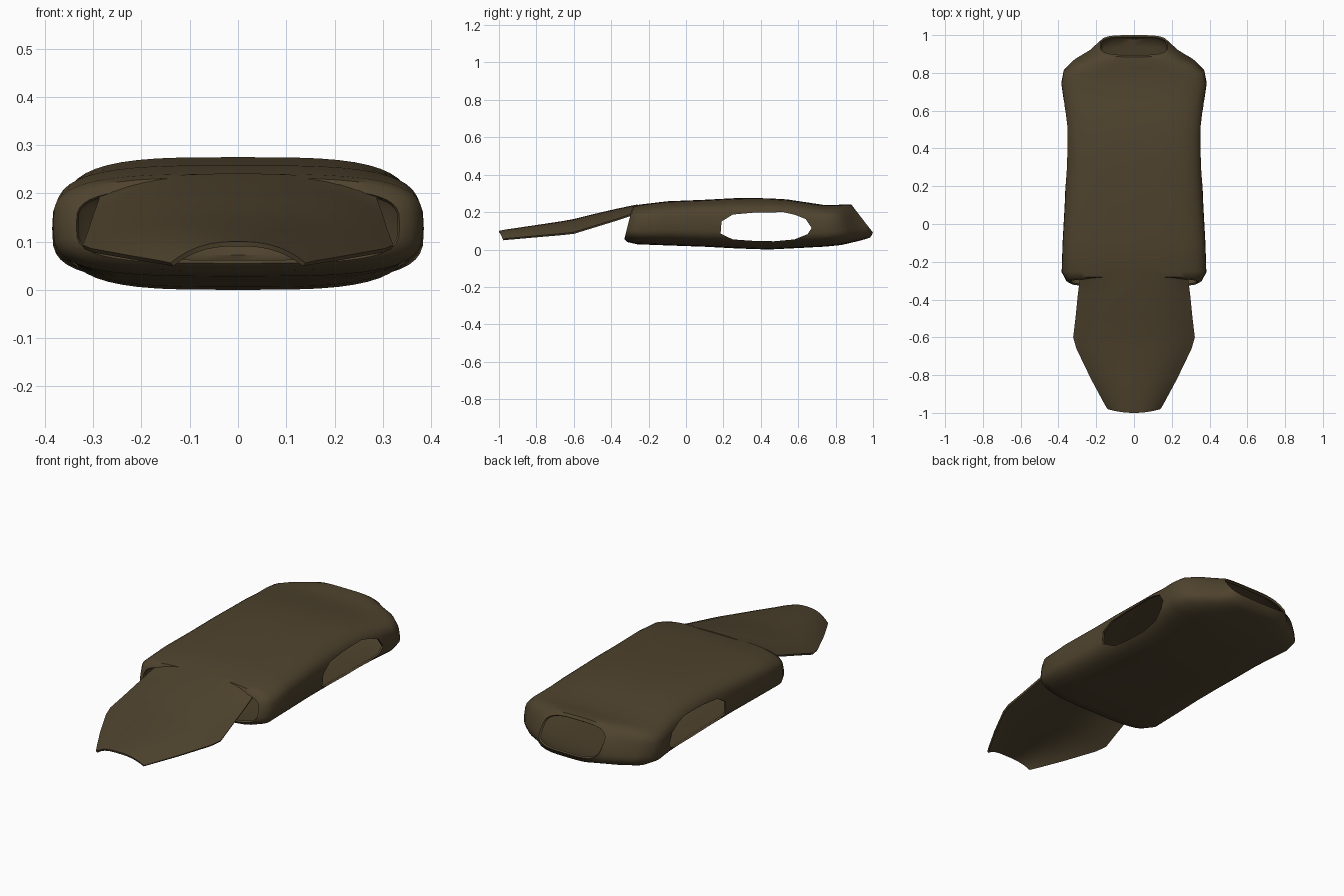
import bpy, bmesh, math

if "Cube" in bpy.data.objects:
    bpy.data.objects.remove(bpy.data.objects["Cube"])

mat = bpy.data.materials.new("dark olive brown")
mat.diffuse_color = (0.078, 0.056, 0.027, 1)
mat.use_nodes = True
mat.node_tree.nodes["Principled BSDF"].inputs["Base Color"].default_value = mat.diffuse_color


def make_object(name, rows, closed):
    """Skin a list of point rows into an object."""
    bm = bmesh.new()
    vs = [[bm.verts.new(p) for p in r] for r in rows]
    n = len(rows[0])
    for a, b in zip(vs, vs[1:]):
        for i in range(n if closed else n - 1):
            j = (i + 1) % n
            bm.faces.new((a[i], a[j], b[j], b[i]))
    bmesh.ops.recalc_face_normals(bm, faces=bm.faces)
    me = bpy.data.meshes.new(name)
    bm.to_mesh(me)
    bm.free()
    ob = bpy.data.objects.new(name, me)
    bpy.context.collection.objects.link(ob)
    me.materials.append(mat)
    return ob


def finish(ob):
    """Apply modifiers and smooth the shading."""
    bpy.ops.object.select_all(action='DESELECT')
    ob.select_set(True)
    bpy.context.view_layer.objects.active = ob
    for m in list(ob.modifiers):
        bpy.ops.object.modifier_apply(modifier=m.name)
    bpy.ops.object.shade_smooth_by_angle(angle=math.radians(45))


def spow(v, e):
    return math.copysign(abs(v) ** e, v)


# Hollow vest body: y at bottom, y at top, half width, z bottom, z top
rings = [
    (-0.33, -0.29, 0.335, 0.055, 0.212),
    (-0.315, -0.28, 0.36, 0.040, 0.232),
    (-0.26, -0.25, 0.383, 0.028, 0.240),
    (-0.10, -0.10, 0.378, 0.022, 0.258),
    (0.10, 0.10, 0.367, 0.015, 0.266),
    (0.27, 0.27, 0.360, 0.006, 0.275),
    (0.44, 0.44, 0.358, 0.000, 0.274),
    (0.54, 0.54, 0.362, 0.005, 0.268),
    (0.64, 0.64, 0.370, 0.010, 0.253),
    (0.75, 0.74, 0.385, 0.016, 0.238),
    (0.83, 0.79, 0.373, 0.024, 0.238),
    (0.89, 0.83, 0.318, 0.038, 0.240),
    (0.94, 0.86, 0.240, 0.050, 0.242),
    (0.985, 0.885, 0.195, 0.064, 0.240),
    (1.0, 0.895, 0.178, 0.090, 0.226),
]
SEG = 48
rows = []
for yb, yt, w, zb, zt in rings:
    row = []
    for i in range(SEG):
        a = 2 * math.pi * i / SEG
        x = w * spow(math.cos(a), 2 / 3.5)
        s = spow(math.sin(a), 2 / 3.5)
        row.append((x, yb + (yt - yb) * (s + 1) / 2, zb + (zt - zb) * (s + 1) / 2))
    rows.append(row)
body = make_object("vest_body", rows, True)
solid = body.modifiers.new("thickness", 'SOLIDIFY')
solid.thickness = 0.01
solid.offset = -1

# Arm openings cut through both sides
hole = [(0.185, 0.085), (0.25, 0.054), (0.35, 0.047), (0.47, 0.044), (0.58, 0.054),
        (0.65, 0.082), (0.672, 0.115), (0.64, 0.163), (0.585, 0.185), (0.52, 0.200),
        (0.36, 0.197), (0.25, 0.187), (0.19, 0.150)]
cutter = make_object("arm_opening_cutter", [[(x, y, z) for y, z in hole] for x in (-0.6, 0.6)], True)
bm = bmesh.new()
bm.from_mesh(cutter.data)
bmesh.ops.holes_fill(bm, edges=bm.edges)
bmesh.ops.recalc_face_normals(bm, faces=bm.faces)
bm.to_mesh(cutter.data)
bm.free()
cutter.hide_render = True
cut = body.modifiers.new("arm_openings", 'BOOLEAN')
cut.operation = 'DIFFERENCE'
cut.solver = 'EXACT'
cut.object = cutter
finish(body)
bpy.data.objects.remove(cutter)

# Drooping front flap: y, half width, centre z, edge droop
sections = [
    (-0.26, 0.285, 0.241, 0.030), (-0.30, 0.288, 0.233, 0.045),
    (-0.38, 0.298, 0.216, 0.055), (-0.50, 0.310, 0.188, 0.064),
    (-0.60, 0.322, 0.163, 0.070), (-0.66, 0.305, 0.152, 0.066),
    (-0.82, 0.228, 0.128, 0.056), (-0.97, 0.158, 0.106, 0.046),
    (-1.00, 0.140, 0.100, 0.044),
]
rows = []
for y, w, z, droop in sections:
    row = []
    for i in range(17):
        t = i / 8 - 1
        curl = 0.02 * t * t if y < -0.96 else 0
        row.append((w * t, y + curl, z - droop * abs(t) ** 2.6))
    rows.append(row)
flap = make_object("front_flap", rows, False)
if sum(p.normal.z for p in flap.data.polygons) < 0:
    flap.data.flip_normals()
solid = flap.modifiers.new("thickness", 'SOLIDIFY')
solid.thickness = 0.01
solid.offset = -1
finish(flap)
